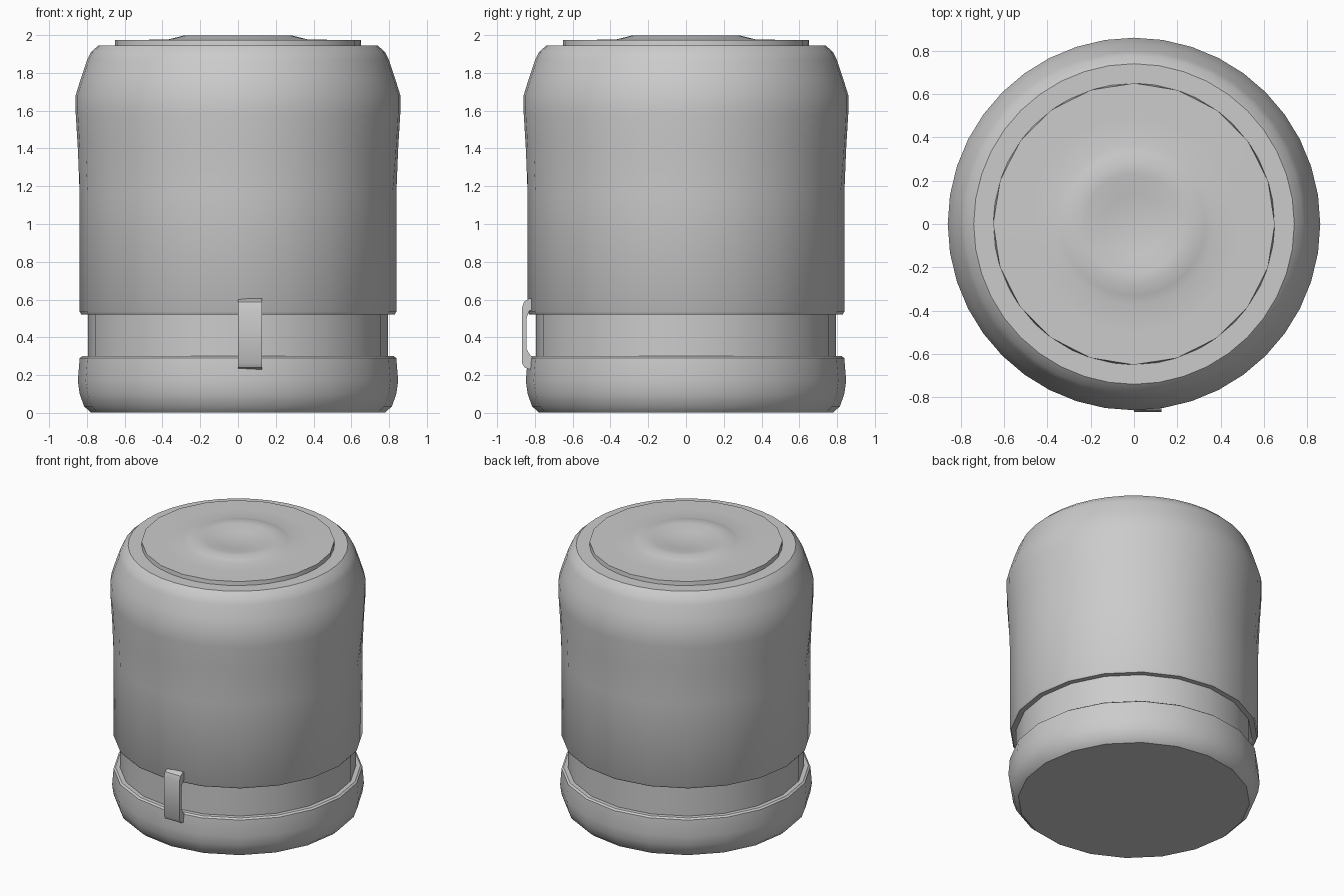
import bpy, bmesh, math

if "Cube" in bpy.data.objects:
    bpy.data.objects.remove(bpy.data.objects["Cube"])

SIDES = 40


def finish(name, bm, angle=35):
    bmesh.ops.recalc_face_normals(bm, faces=bm.faces)
    mesh = bpy.data.meshes.new(name)
    bm.to_mesh(mesh)
    bm.free()
    ob = bpy.data.objects.new(name, mesh)
    bpy.context.collection.objects.link(ob)
    bpy.ops.object.select_all(action='DESELECT')
    ob.select_set(True)
    bpy.context.view_layer.objects.active = ob
    bpy.ops.object.shade_smooth_by_angle(angle=math.radians(angle))
    return ob


def lathe(name, profile):
    """Profile of (radius, z, coarse); coarse rings have half the sides."""
    bm = bmesh.new()
    rings = []
    for r, z, coarse in profile:
        if r == 0:
            rings.append([bm.verts.new((0, 0, z))] * SIDES)
            continue
        ring = []
        for i in range(SIDES):
            a = 2 * math.pi * i / SIDES
            k = r * (math.cos(2 * math.pi / SIDES) if coarse and i % 2 else 1)
            ring.append(bm.verts.new((k * math.cos(a), k * math.sin(a), z)))
        rings.append(ring)
    for lo, hi in zip(rings, rings[1:]):
        for i in range(SIDES):
            j = (i + 1) % SIDES
            quad = dict.fromkeys((lo[i], lo[j], hi[j], hi[i]))
            bm.faces.new(list(quad))
    return finish(name, bm)


# Rounded foot
lathe("base", [(0, 0.003, 1), (0.78, 0.003, 1), (0.815, 0.035, 1), (0.838, 0.10, 1),
               (0.848, 0.17, 1), (0.838, 0.29, 1), (0.825, 0.30, 1), (0.78, 0.30, 1)])

# Recessed band
lathe("neck_band", [(0.795, 0.28, 1), (0.795, 0.54, 1)])

# Main shell with flared shoulder
lathe("body", [(0.78, 0.52, 1), (0.83, 0.522, 1), (0.838, 0.535, 1), (0.838, 1.15, 1),
               (0.848, 1.40, 0), (0.859, 1.58, 0), (0.860, 1.68, 0), (0.832, 1.77, 0),
               (0.798, 1.87, 0), (0.778, 1.91, 0), (0.74, 1.945, 0), (0.62, 1.945, 0)])

# Lid disc with raised, dimpled centre
lathe("lid", [(0.65, 1.94, 0), (0.65, 1.974, 1), (0.50, 1.975, 1), (0.37, 1.977, 0),
              (0.33, 1.987, 0), (0.28, 1.999, 0), (0.23, 1.997, 0), (0.14, 1.982, 0),
              (0.07, 1.974, 0), (0, 1.972, 0)])

# Clip strap bridging the recess, extruded along x
outline = [(-0.80, 0.605), (-0.83, 0.605), (-0.858, 0.588), (-0.869, 0.555),
           (-0.869, 0.265), (-0.855, 0.24), (-0.825, 0.23), (-0.80, 0.24),
           (-0.80, 0.285), (-0.825, 0.305), (-0.845, 0.34), (-0.845, 0.50),
           (-0.83, 0.54), (-0.80, 0.55)]
bm = bmesh.new()
face = bm.faces.new([bm.verts.new((0.0, y, z)) for y, z in outline])
ext = bmesh.ops.extrude_face_region(bm, geom=[face])
bmesh.ops.translate(bm, vec=(0.128, 0, 0),
                    verts=[g for g in ext["geom"] if isinstance(g, bmesh.types.BMVert)])
finish("clip_strap", bm, 40)
